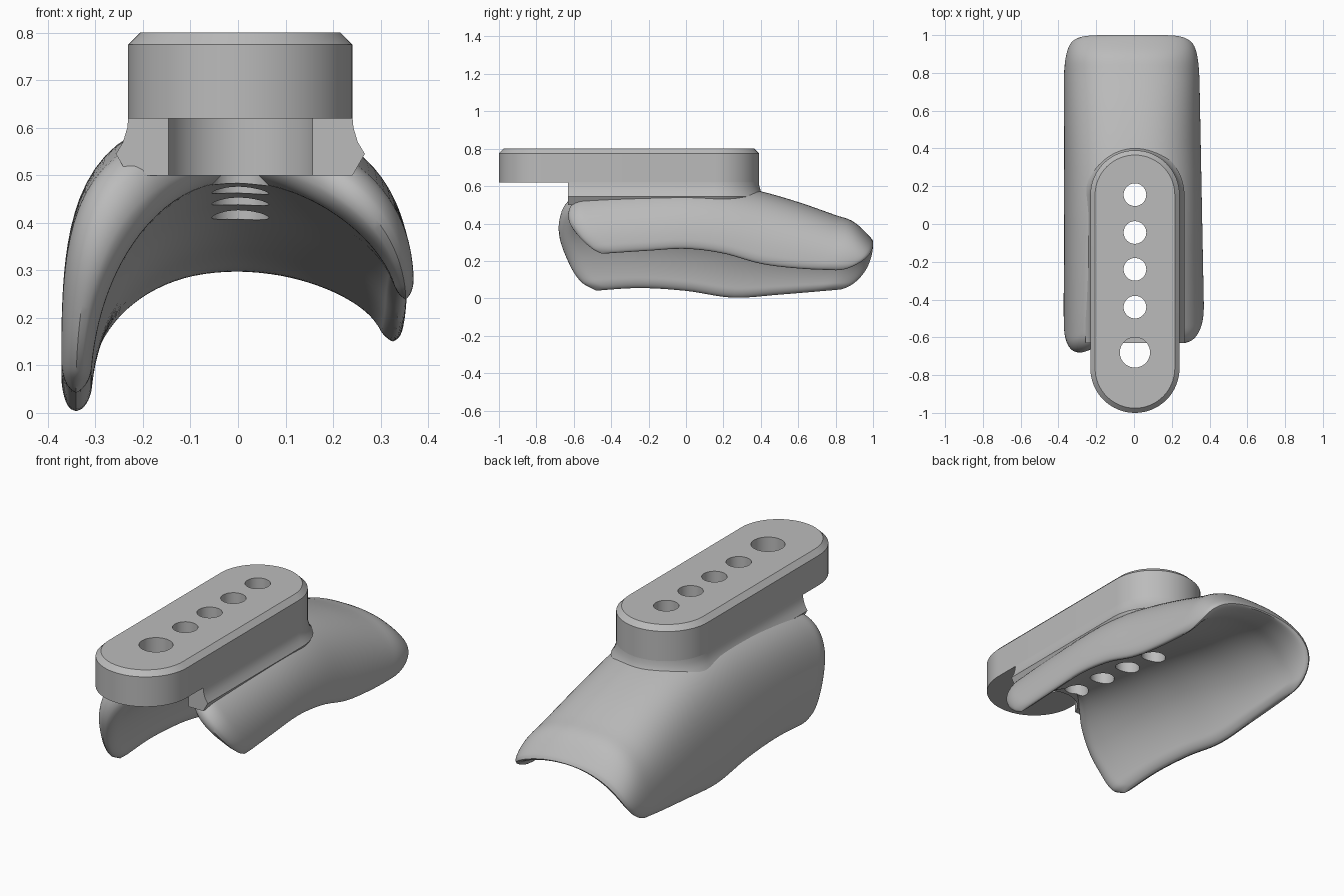
import bpy, bmesh
from math import pi, sin, cos, sqrt

cube = bpy.data.objects.get("Cube")
if cube:
    bpy.data.objects.remove(cube, do_unlink=True)

grey = bpy.data.materials.new("matte_grey")
grey.use_nodes = True
grey.diffuse_color = (0.5, 0.5, 0.5, 1)
bsdf = next(n for n in grey.node_tree.nodes if n.type == 'BSDF_PRINCIPLED')
bsdf.inputs["Base Color"].default_value = grey.diffuse_color
bsdf.inputs["Roughness"].default_value = 0.6

CX = 0.005           # centre line of the arm
HALF = 0.236         # half width of the arm
ARM_FRONT, ARM_BACK = -1.0, 0.39


def curve(points):
    """Smooth function through (position, value) pairs."""
    xs, vs = zip(*points)
    last = len(xs) - 1

    def slope(i):
        a, b = max(i - 1, 0), min(i + 1, last)
        return (vs[b] - vs[a]) / (xs[b] - xs[a])

    def f(x):
        x = min(max(x, xs[0]), xs[last])
        i = next(k for k in range(last) if x <= xs[k + 1])
        w = xs[i + 1] - xs[i]
        t = (x - xs[i]) / w
        return ((2*t**3 - 3*t*t + 1) * vs[i] + (t**3 - 2*t*t + t) * w * slope(i)
                + (3*t*t - 2*t**3) * vs[i + 1] + (t**3 - t*t) * w * slope(i + 1))
    return f


def make_object(name, bm):
    bmesh.ops.recalc_face_normals(bm, faces=bm.faces[:])
    mesh = bpy.data.meshes.new(name)
    bm.to_mesh(mesh)
    bm.free()
    mesh.materials.append(grey)
    obj = bpy.data.objects.new(name, mesh)
    bpy.context.scene.collection.objects.link(obj)
    return obj


def loft(name, rings):
    """Closed solid through rings of equal point count."""
    bm = bmesh.new()
    loops = [[bm.verts.new(p) for p in ring] for ring in rings]
    n = len(loops[0])
    for lo, hi in zip(loops, loops[1:]):
        for i in range(n):
            j = (i + 1) % n
            bm.faces.new((lo[i], lo[j], hi[j], hi[i]))
    bm.faces.new(loops[0][::-1])
    bm.faces.new(loops[-1])
    return make_object(name, bm)


def capsule(r, z, steps=32):
    """Outline of the arm, at half width r."""
    ring = []
    for yc, start in ((ARM_BACK - HALF, 0), (ARM_FRONT + HALF, pi)):
        for k in range(steps + 1):
            a = start + pi * k / steps
            ring.append((CX + r * cos(a), yc + r * sin(a), z))
    return ring


def cylinder(name, y, r, z0, z1, n=48):
    return loft(name, [[(CX + r * cos(2*pi*k/n), y + r * sin(2*pi*k/n), z)
                        for k in range(n)] for z in (z0, z1)])


def cut(obj, cutters):
    for c in cutters:
        c.hide_render = True
        m = obj.modifiers.new("cut", 'BOOLEAN')
        m.operation, m.solver, m.object = 'DIFFERENCE', 'EXACT', c
    bpy.context.view_layer.update()
    result = bpy.data.meshes.new_from_object(
        obj.evaluated_get(bpy.context.evaluated_depsgraph_get()))
    obj.modifiers.clear()
    obj.data = result


# Curved shell: heights along y, and end outlines around the arch
outer_top = curve([(-.7, .57), (-.4, .6), (0, .62), (.2, .61), (.39, .575),
                   (.6, .515), (.8, .445), (.9, .41), (1, .335)])
inner_top = curve([(-.7, .49), (-.4, .485), (0, .44), (.2, .41), (.5, .36),
                   (.8, .32), (1, .275)])
left_edge = curve([(-.5, .04), (-.25, .055), (0, .04), (.25, .004),
                   (.5, .02), (.8, .045)])
right_edge = curve([(-.5, .235), (-.2, .255), (0, .265), (.2, .24),
                    (.4, .185), (.6, .16), (.8, .15)])
front_end = curve([(0, -.48), (.03, -.56), (.1, -.63), (.2, -.68), (.3, -.655),
                   (.42, -.54), (.5, -.5), (.58, -.53), (.7, -.62),
                   (.8, -.625), (.9, -.57), (.97, -.5), (1, -.45)])


def arch(a, y, width, top, base, power):
    c, s = cos(a), sin(a)
    r = (abs(c) ** power + abs(s) ** power) ** (-1 / power)
    return -width * r * c, base + (top - base) * r * s


def rounded(d):
    d = min(max(d, 0), 1)
    return sqrt(1 - (1 - d) ** 2)


def shell_points(s, t):
    """Outer and inner point at s around the arch and t along its length."""
    a = pi * s
    y0 = front_end(s)
    y1 = 0.8 + 0.2 * rounded(1.1 * sin(a))
    y = y0 + (y1 - y0) * t
    back = min(max((y + .5) / 1.3, 0), 1)
    if s < .5:
        base, w_out, w_in = left_edge(y), .372, .31
        p_out, p_in = 3.6 - .8 * back, 2
    else:
        base, w_out, w_in = right_edge(y), .372 - .025 * back, .335 - .03 * back
        p_out, p_in = 2.4, 1.7
    xo, zo = arch(a, y, w_out, outer_top(y), base, p_out)
    xi, zi = arch(a, y, w_in, inner_top(y), base, p_in)
    # Thickness runs out in a round lip on every edge
    f = (rounded(min(a, pi - a) / .13) * rounded((y - y0) / .08)
         * rounded((y1 - y) / .15))
    xm, zm, dx, dz = (xo + xi) / 2, (zo + zi) / 2, (xo - xi) / 2, (zo - zi) / 2
    return (xm + dx * f, y, zm + dz * f), (xm - dx * f, y, zm - dz * f)


def spaced(n):
    """Steps from 0 to 1, closer together at both ends."""
    return [k / n - .13 * sin(2 * pi * k / n) for k in range(n + 1)]


bm = bmesh.new()
grid = [[[bm.verts.new(p) for p in shell_points(s, t)] for t in spaced(56)]
        for s in spaced(76)]
for ra, rb in zip(grid, grid[1:]):
    for k in range(len(ra) - 1):
        for side in (0, 1):
            quad = [ra[k][side], rb[k][side], rb[k+1][side], ra[k+1][side]]
            bm.faces.new(quad if side else quad[::-1])
bmesh.ops.remove_doubles(bm, verts=bm.verts[:], dist=1e-5)
shell = make_object("curved_shell", bm)

# Arm with bevelled top edge, and the flared post joining it to the shell
arm = loft("top_arm", [capsule(HALF, .62), capsule(HALF, .775),
                       capsule(HALF - .025, .8)])
post = loft("post", [capsule(HALF + flare, z) for flare, z in
                     ((0, .5), (.026, .545), (.011, .57), (.002, .6), (0, .621))])

# Cutters: row of holes, large hole, round relief and flat post front
holes = [cylinder("hole_cutter", y, .06, .2, 1) for y in (-.44, -.24, -.045, .155)]
large_hole = cylinder("large_hole_cutter", -.68, .08, .6, 1)
relief = cylinder("relief_cutter", -.68, .16, .45, .62)
post_front = loft("post_front_cutter", [
    [(-1, -2, z), (1, -2, z), (1, -.63, z), (-1, -.63, z)] for z in (.4, .7)])

cut(arm, holes + [large_hole])
cut(post, holes + [post_front, relief])
cut(shell, holes + [relief])
for c in holes + [large_hole, relief, post_front]:
    bpy.data.objects.remove(c, do_unlink=True)

# Smooth shading with crisp edges
for obj in (shell, arm, post):
    bpy.ops.object.select_all(action='DESELECT')
    obj.select_set(True)
    bpy.context.view_layer.objects.active = obj
    bpy.ops.object.shade_smooth_by_angle(angle=.6)
